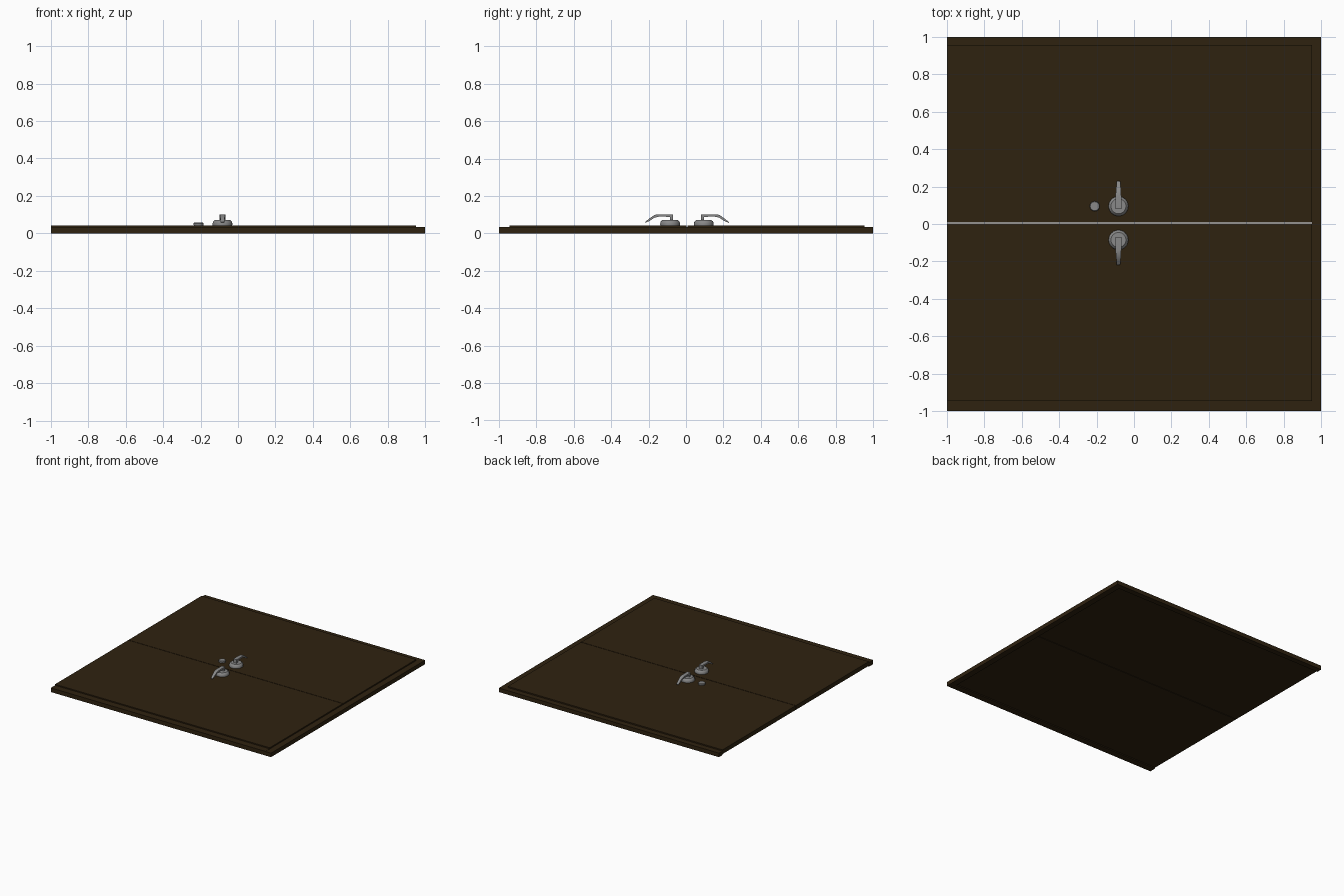
import bpy, bmesh, math
from mathutils import Matrix

if "Cube" in bpy.data.objects:
    bpy.data.objects.remove(bpy.data.objects["Cube"])

def material(name, rgb):
    m = bpy.data.materials.new(name)
    m.diffuse_color = (*rgb, 1)
    m.use_nodes = True
    m.node_tree.nodes["Principled BSDF"].inputs["Base Color"].default_value = m.diffuse_color
    return m

wood = material("dark_brown_wood", (0.028, 0.016, 0.005))
metal = material("grey_metal", (0.25, 0.25, 0.25))

def finish(name, bm, mat, smooth=False):
    bmesh.ops.recalc_face_normals(bm, faces=bm.faces)
    me = bpy.data.meshes.new(name)
    bm.to_mesh(me)
    bm.free()
    me.materials.append(mat)
    ob = bpy.data.objects.new(name, me)
    bpy.context.collection.objects.link(ob)
    if smooth:
        bpy.ops.object.select_all(action='DESELECT')
        ob.select_set(True)
        bpy.context.view_layer.objects.active = ob
        bpy.ops.object.shade_smooth_by_angle(angle=math.radians(35))
    return ob

def box(name, x0, x1, y0, y1, z0, z1):
    bm = bmesh.new()
    bmesh.ops.create_cube(bm, size=1)
    for v in bm.verts:
        v.co = (x1 if v.co.x > 0 else x0, y1 if v.co.y > 0 else y0, z1 if v.co.z > 0 else z0)
    return finish(name, bm, wood)

def disc(name, x, y, rings, sides=24):
    """Stacked round plate from (radius, height) rings."""
    bm = bmesh.new()
    loops = [[bm.verts.new((x + r * math.cos(2 * math.pi * i / sides),
                            y + r * math.sin(2 * math.pi * i / sides), z))
              for i in range(sides)] for r, z in rings]
    for a, b in zip(loops, loops[1:]):
        for i in range(sides):
            j = (i + 1) % sides
            bm.faces.new((a[i], a[j], b[j], b[i]))
    bm.faces.new(loops[0])
    bm.faces.new(loops[-1])
    return finish(name, bm, metal, True)

def lever(name, x, side):
    """Cranked lever swept along a path: (y, top z, bottom z, half width)."""
    path = [(0.080, 0.102, 0.068, 0.015), (0.096, 0.102, 0.068, 0.015),
            (0.0961, 0.102, 0.088, 0.015), (0.150, 0.102, 0.090, 0.015),
            (0.178, 0.099, 0.084, 0.014), (0.205, 0.080, 0.066, 0.011),
            (0.230, 0.060, 0.056, 0.009)]
    bm = bmesh.new()
    rings = [[bm.verts.new((x + sx * w, 0.005 + side * (y - 0.005), z))
              for sx, z in ((-1, b), (1, b), (1, t), (-1, t))] for y, t, b, w in path]
    for a, b in zip(rings, rings[1:]):
        for i in range(4):
            j = (i + 1) % 4
            bm.faces.new((a[i], a[j], b[j], b[i]))
    bm.faces.new(rings[0])
    bm.faces.new(rings[-1])
    return finish(name, bm, metal, True)

# Frame around three sides
box("frame_head", 0.95, 1, -1, 1, 0, 0.033)
box("frame_side_front", -1, 0.95, -1, -0.945, 0, 0.034)
box("frame_side_back", -1, 0.95, 0.955, 1, 0, 0.033)

# Two door leaves with a narrow seam
box("door_leaf_front", -1, 0.95, -0.945, 0.003, 0.008, 0.043)
box("door_leaf_back", -1, 0.95, 0.007, 0.955, 0.008, 0.043)

# Mirrored handles
for label, side in (("back", 1), ("front", -1)):
    disc("handle_rose_" + label, -0.083, 0.005 + side * 0.09,
         [(0.052, 0.04), (0.053, 0.052), (0.050, 0.063), (0.040, 0.072)])
    lever("handle_lever_" + label, -0.083, side)

# Lock cylinder plate
disc("lock_plate", -0.21, 0.095, [(0.026, 0.04), (0.027, 0.054), (0.024, 0.057)], 16)
